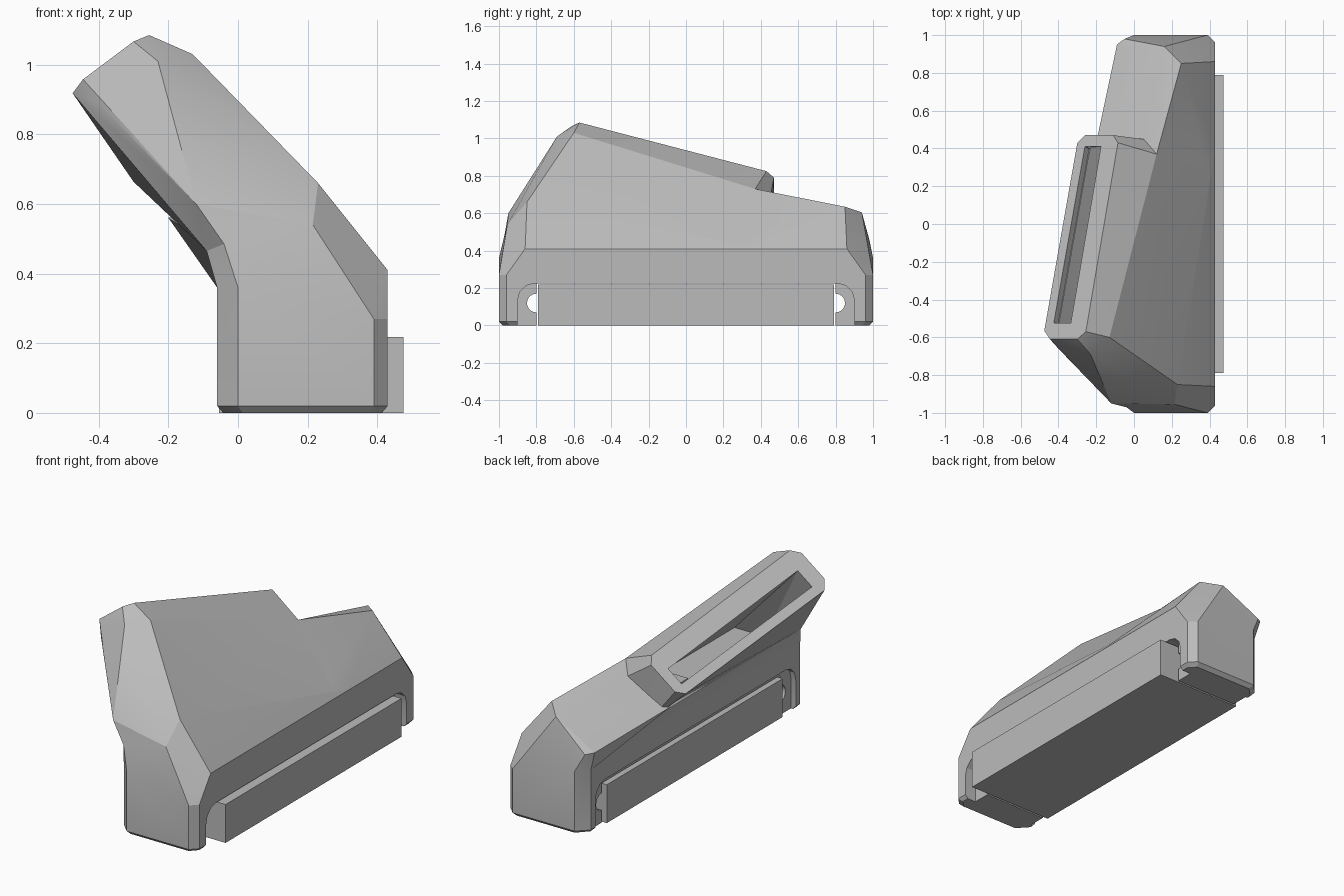
import bpy, bmesh
from mathutils import Vector, Matrix

old = bpy.data.objects.get("Cube")
if old:
    bpy.data.objects.remove(old, do_unlink=True)

grey = bpy.data.materials.new("plain_grey")
grey.use_nodes = True
grey.diffuse_color = (0.5, 0.5, 0.5, 1)
grey.node_tree.nodes["Principled BSDF"].inputs["Base Color"].default_value = (0.5, 0.5, 0.5, 1)


def finish(name, bm):
    bmesh.ops.recalc_face_normals(bm, faces=bm.faces)
    me = bpy.data.meshes.new(name)
    bm.to_mesh(me)
    bm.free()
    me.materials.append(grey)
    ob = bpy.data.objects.new(name, me)
    bpy.context.collection.objects.link(ob)
    return ob


def hull(name, pts):
    bm = bmesh.new()
    for p in pts:
        bm.verts.new(p)
    out = bmesh.ops.convex_hull(bm, input=bm.verts)
    junk = {g for g in out["geom_interior"] + out["geom_unused"] if isinstance(g, bmesh.types.BMVert)}
    bmesh.ops.delete(bm, geom=list(junk), context="VERTS")
    bmesh.ops.dissolve_limit(bm, angle_limit=0.02, verts=bm.verts, edges=bm.edges)
    return finish(name, bm)


def box(name, lo, hi):
    return hull(name, [(x, y, z) for x in (lo[0], hi[0]) for y in (lo[1], hi[1]) for z in (lo[2], hi[2])])


def combine(target, tool, mode):
    tool.hide_render = True
    mod = target.modifiers.new(mode, "BOOLEAN")
    mod.operation, mod.object, mod.solver = mode, tool, "EXACT"
    bpy.context.view_layer.update()
    dg = bpy.context.evaluated_depsgraph_get()
    me = bpy.data.meshes.new_from_object(target.evaluated_get(dg))
    target.modifiers.clear()
    target.data = me
    bpy.data.objects.remove(tool, do_unlink=True)


def both_ends(pts):
    return [(x, s * y, z) for x, y, z in pts for s in (-1, 1)]


# Lower housing with chamfered corners
outline = [(-.06, .94), (0, 1), (.39, 1), (.43, .96)]
foot = [(.19 + (x - .19) * .93, y - .02, 0) for x, y in outline]
skirt = [(x, y, .02) for x, y in outline]
shoulder_line = [(-.06, .94, .36), (0, 1, .36), (.39, 1, .27), (.43, .96, .27), (.43, .86, .41)]
housing = hull("housing", both_ends(foot + skirt + shoulder_line))

# Bend where the housing starts to lean over
bend_top = [(-.09, -.9, .465), (-.04, -.97, .485), (.215, -.955, .54)]
bend_back = [(-.09, .93, .465), (-.04, .97, .45)]
bend = hull("bend", both_ends(shoulder_line + [(.2, .8, .2)]) + bend_top + bend_back)


# Slanted mouth plane
def mouth(x, y, lift=0):
    p = Vector((x, y, 1.085 + .75 * (x + .255) - .3875 * (y + .57)))
    return p + Vector((-.75, .3875, 1)) * lift


rim = [mouth(*p) for p in [(-.475, -.565), (-.445, -.61), (-.3, -.61), (-.255, -.57),
                           (-.085, .43), (-.11, .47), (-.26, .47), (-.3, .43)]]

# Leaning neck
neck = hull("neck", rim + bend_top + [
    (-.4, -.66, .89), (-.23, -.69, 1.01), (-.13, -.6, 1.03), (-.12, -.95, .6),
    (.23, -.85, .66), (.43, -.86, .41), (.43, .4, .41), (.12, .37, .73),
    (-.09, .45, .465), (.2, -.5, .3), (.2, .3, .3)])

# Low rear shoulder
rear = hull("rear", [
    (.12, .37, .73), (-.2, .43, .56), (.25, .85, .635), (.16, .94, .605), (-.09, .95, .47),
    (-.05, .98, .46), (.43, .86, .41), (.43, .96, .27), (.39, 1, .27), (0, 1, .36),
    (-.06, .94, .36), (.43, .2, .41), (.2, .3, .3)])
for part in (bend, neck, rear):
    combine(housing, part, "UNION")

# Deep pocket inside the mouth
slot = [(-.425, -.525), (-.335, -.525), (-.175, .41), (-.26, .41)]
pocket = hull("pocket", [mouth(*p) for p in slot] + [
    (x, y, .45) for x in (.03, .22) for y in (-.75, .4)])
opening = hull("opening", [mouth(*p, lift) for p in slot for lift in (-.03, .1)])
combine(housing, pocket, "DIFFERENCE")
combine(housing, opening, "DIFFERENCE")


# Arched side recesses and bay for the bar
def arch(name, x0, x1, half, top):
    r = .09
    pts = [(half, -.1), (half, top - r), (half - r * .13, top - r * .5),
           (half - r * .5, top - r * .13), (half - r, top)]
    return hull(name, [(x, s * y, z) for x in (x0, x1) for s in (-1, 1) for y, z in pts])


combine(housing, arch("right_recess", .36, .6, .9, .225), "DIFFERENCE")
combine(housing, arch("left_recess", -.2, -.03, .9, .26), "DIFFERENCE")
combine(housing, box("bay", (-.2, -.8, -.1), (.6, .8, .225)), "DIFFERENCE")

# Screw holes at both ends
for s in (-1, 1):
    bm = bmesh.new()
    bmesh.ops.create_cone(bm, cap_ends=True, segments=24, radius1=.05, radius2=.05, depth=2,
                          matrix=Matrix.Translation((0, s * .8, .12)) @ Matrix.Rotation(1.5708, 4, "Y"))
    combine(housing, finish("screw_hole", bm), "DIFFERENCE")

# Long bar in the bay and a rib in the pocket
bar = box("bar", (-.055, -.79, 0), (.475, .79, .218))
rib = box("pocket_rib", (.0, -.02, .4), (.25, .06, .5))

for ob in (housing, bar, rib):
    bpy.ops.object.select_all(action="DESELECT")
    ob.select_set(True)
    bpy.context.view_layer.objects.active = ob
    bpy.ops.object.shade_smooth_by_angle(angle=.35)
